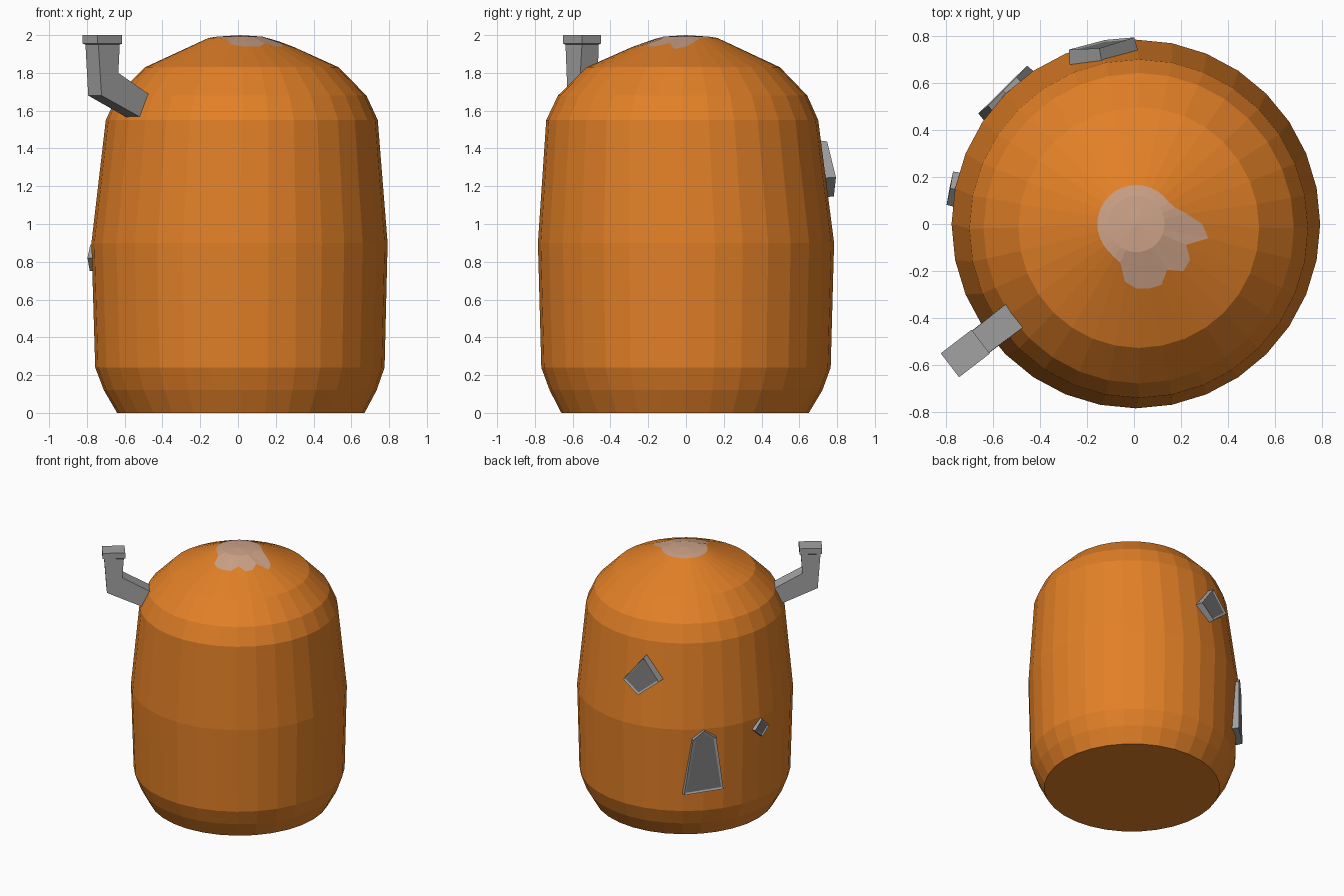
import bpy, bmesh, math
from mathutils import Vector

if "Cube" in bpy.data.objects:
    bpy.data.objects.remove(bpy.data.objects["Cube"])


def material(name, rgb):
    m = bpy.data.materials.new(name)
    m.diffuse_color = (*rgb, 1)
    m.use_nodes = True
    m.node_tree.nodes["Principled BSDF"].inputs["Base Color"].default_value = m.diffuse_color
    return m


ORANGE = material("orange rind", (0.76, 0.215, 0.02))
TAN = material("pale stem scar", (0.62, 0.37, 0.25))
GREY = material("grey metal", (0.36, 0.36, 0.36))
DARK = material("dark grey panel", (0.18, 0.18, 0.18))


def finish(name, bm, *mats):
    bmesh.ops.recalc_face_normals(bm, faces=bm.faces[:])
    me = bpy.data.meshes.new(name)
    bm.to_mesh(me)
    bm.free()
    for m in mats:
        me.materials.append(m)
    ob = bpy.data.objects.new(name, me)
    bpy.context.collection.objects.link(ob)
    return ob


def bridge(bm, a, b, mat=0):
    n = len(a)
    for i in range(n):
        f = bm.faces.new((a[i], a[(i + 1) % n], b[(i + 1) % n], b[i]))
        f.material_index = mat


# Body: stacked rings (radius, z, centre x, centre y)
N = 32
RINGS = [(0.655, 0, 0.015, -0.005), (0.722, 0.12, 0.012, 0), (0.766, 0.24, 0.01, 0),
         (0.784, 0.9, 0.008, 0), (0.72, 1.55, 0.02, -0.02), (0.66, 1.68, 0.02, -0.018),
         (0.512, 1.83, 0.02, -0.015)]
# Irregular edge of the pale patch, one radius per side
SCAR = [0.28, 0.22, 0.18] + [0.166] * 18 + [0.17, 0.178, 0.25, 0.275, 0.28, 0.28,
                                          0.235, 0.283, 0.275, 0.23, 0.312]

bm = bmesh.new()


def ring(radii, zs, cx, cy):
    return [bm.verts.new((cx + r * math.cos(2 * math.pi * i / N),
                          cy + r * math.sin(2 * math.pi * i / N), z))
            for i, (r, z) in enumerate(zip(radii, zs))]


loops = [ring([r] * N, [z] * N, cx, cy) for r, z, cx, cy in RINGS]
bm.faces.new(loops[0])
loops.append(ring(SCAR, [1.985 - 0.4 * (r - 0.166) for r in SCAR], 0.01, 0))
for a, b in zip(loops, loops[1:]):
    bridge(bm, a, b)
inner = ring([0.12] * N, [1.992] * N, 0.01, 0)
bridge(bm, loops[-1], inner, 1)
apex = bm.verts.new((0.01, 0, 2.0))
for i in range(N):
    bm.faces.new((inner[i], inner[(i + 1) % N], apex)).material_index = 1
finish("body", bm, ORANGE, TAN)

# Chimney pipe: bent square tube with a wider rim, swept as (inner d, z, outer d, z, half width)
ang = math.radians(217.5)
u = Vector((math.cos(ang), math.sin(ang), 0))
t = Vector((-u.y, u.x, 0))
SECTIONS = [(0.63, 1.68, 0.675, 1.555, 0.062), (0.843, 1.80, 0.955, 1.68, 0.058),
            (0.832, 1.95, 0.975, 1.95, 0.056), (0.822, 1.955, 0.987, 1.955, 0.064),
            (0.822, 2.0, 0.987, 2.0, 0.064)]
bm = bmesh.new()
tube = []
for d0, z0, d1, z1, w in SECTIONS:
    tube.append([bm.verts.new(u * d + t * s * w + Vector((0, 0, z)))
                 for d, z, s in ((d0, z0, -1), (d0, z0, 1), (d1, z1, 1), (d1, z1, -1))])
for a, b in zip(tube, tube[1:]):
    bridge(bm, a, b)
bm.faces.new(tube[0])
bm.faces.new(tube[-1])
finish("chimney_pipe", bm, GREY)


# Framed plates on the back left, with a recessed dark panel
def plate(name, degrees, dist, lean, zc, outline, border):
    a = math.radians(degrees)
    out = Vector((math.cos(a), math.sin(a), 0))
    side = Vector((-out.y, out.x, 0))
    bm = bmesh.new()

    def layer(offset, grow):
        return [bm.verts.new(out * (dist + offset - lean * (z - zc)) + side * s * grow
                             + Vector((0, 0, zc + (z - zc) * grow))) for s, z in outline]
    back, front = layer(-0.07, 1.0), layer(0, 0.95)
    bridge(bm, back, front)
    bm.faces.new(back)
    panel = bm.faces.new(front)
    bmesh.ops.recalc_face_normals(bm, faces=bm.faces[:])
    bmesh.ops.inset_region(bm, faces=[panel], thickness=border, depth=-0.006)
    panel.material_index = 1
    finish(name, bm, GREY, DARK)


plate("door", 134.5, 0.797, 0.01, 0.62,
      [(-0.155, 0.38), (0.15, 0.41), (0.095, 0.84), (0, 0.905), (-0.085, 0.835)], 0.022)
plate("upper_window", 100, 0.777, 0.1, 1.29,
      [(-0.146, 1.244), (-0.016, 1.139), (0.152, 1.276), (0.016, 1.445)], 0.02)
plate("small_window", 169, 0.798, 0.02, 0.82,
      [(-0.076, 0.82), (0, 0.748), (0.076, 0.82), (0, 0.895)], 0.014)
